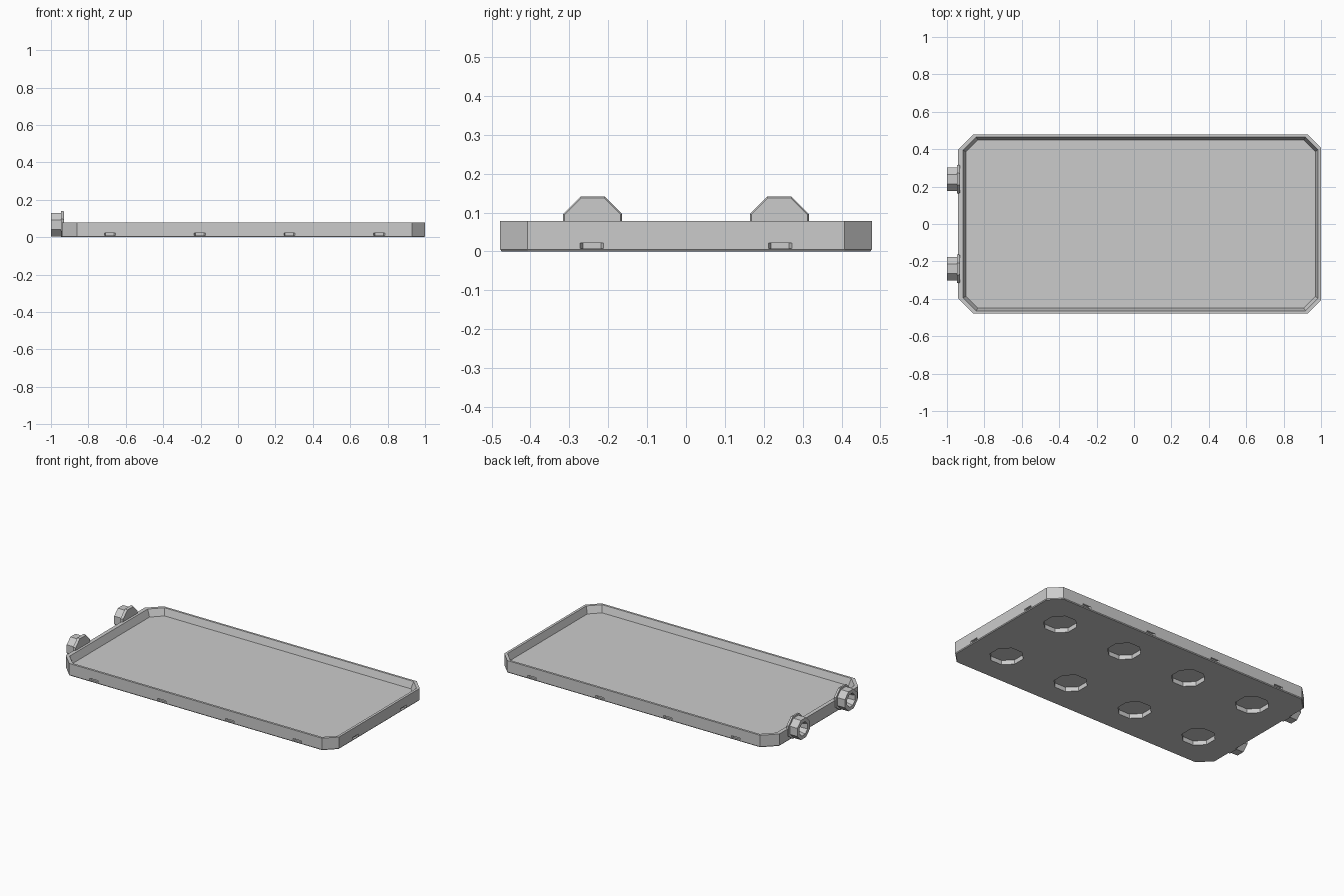
import bpy, bmesh, math

cube = bpy.data.objects.get("Cube")
if cube:
    bpy.data.objects.remove(cube, do_unlink=True)

grey = bpy.data.materials.new("light_grey")
grey.use_nodes = True
grey.diffuse_color = (0.6, 0.6, 0.6, 1)
grey.node_tree.nodes["Principled BSDF"].inputs["Base Color"].default_value = (0.6, 0.6, 0.6, 1)


def add_object(name, bm):
    bmesh.ops.recalc_face_normals(bm, faces=bm.faces)
    mesh = bpy.data.meshes.new(name)
    bm.to_mesh(mesh)
    bm.free()
    mesh.materials.append(grey)
    obj = bpy.data.objects.new(name, mesh)
    bpy.context.collection.objects.link(obj)
    return obj


def loft(bm, rings):
    """Skin a row of equal rings and cap both ends."""
    loops = [[bm.verts.new(p) for p in ring] for ring in rings]
    for a, b in zip(loops, loops[1:]):
        for i in range(len(a)):
            j = (i + 1) % len(a)
            bm.faces.new((a[i], a[j], b[j], b[i]))
    bm.faces.new(loops[0])
    bm.faces.new(loops[-1])


def octagon(radius, cx, cy):
    """Octagon with flat sides at the given distance from its centre."""
    r = radius / math.cos(math.pi / 8)
    angles = [(i + 0.5) * math.pi / 4 for i in range(8)]
    return [(cx + r * math.cos(a), cy + r * math.sin(a)) for a in angles]


def outline(left, right, side, cut_left, cut_right, z):
    """Rectangle with clipped corners."""
    half = [(right, side - cut_right), (right - cut_right, side),
            (left + cut_left, side), (left, side - cut_left)]
    return [(x, y, z) for x, y in half] + [(x, -y, z) for x, y in reversed(half)]


# Tray: bottom edge, outer wall, rim, sloping inner wall, floor
bm = bmesh.new()
loft(bm, [
    outline(-0.936, 0.996, 0.474, 0.078, 0.068, 0),
    outline(-0.94, 1.0, 0.478, 0.08, 0.07, 0.005),
    outline(-0.94, 1.0, 0.478, 0.08, 0.07, 0.078),
    outline(-0.915, 0.984, 0.464, 0.07, 0.066, 0.078),
    outline(-0.897, 0.97, 0.45, 0.063, 0.062, 0.034),
])
tray = add_object("tray", bm)

# Recesses under the floor and slots along the walls
columns = [-0.685 + 0.48 * i for i in range(4)]
cut = bmesh.new()


def cut_slot(x, y, dx, dy):
    """Shallow slot that narrows inward; (dx, dy) points out of the wall."""
    rings = []
    for depth, half in ((0.01, 0.03), (0, 0.03), (-0.012, 0.023)):
        px, py = x + dx * depth, y + dy * depth
        rings.append([(px - dy * s * half, py + dx * s * half, z)
                      for s, z in ((-1, 0.008), (1, 0.008), (1, 0.022), (-1, 0.022))])
    loft(cut, rings)


for x in columns:
    for s in (-1, 1):
        loft(cut, [[(px, py, z) for px, py in octagon(0.092, x, s * 0.24)]
                   for z in (-0.02, 0.028)])
        cut_slot(x, s * 0.478, 0, s)
for s in (-1, 1):
    cut_slot(1.0, s * 0.242, 1, 0)

cutter = add_object("recess_cutter", cut)
cutter.hide_render = True
mod = tray.modifiers.new("recesses", 'BOOLEAN')
mod.operation = 'DIFFERENCE'
mod.solver = 'EXACT'
mod.object = cutter
bpy.context.view_layer.objects.active = tray
bpy.ops.object.modifier_apply(modifier=mod.name)
bpy.data.objects.remove(cutter, do_unlink=True)


def turned(name, y, z, profile):
    """Eight-sided part along x from (x, radius) steps, kept above the ground."""
    bm = bmesh.new()
    loft(bm, [[(x, py, max(pz, 0)) for py, pz in octagon(r, y, z)] for x, r in profile])
    return add_object(name, bm)


# Hollow connectors and their flanges on the short end
for side, y in (("left", -0.24), ("right", 0.24)):
    turned("flange_" + side, y, 0.065, [(-0.946, 0.076), (-0.937, 0.076), (-0.93, 0.072)])
    turned("connector_" + side, y, 0.067,
           [(-0.942, 0.0625), (-1.0, 0.0625), (-1.0, 0.04), (-0.955, 0.03)])
